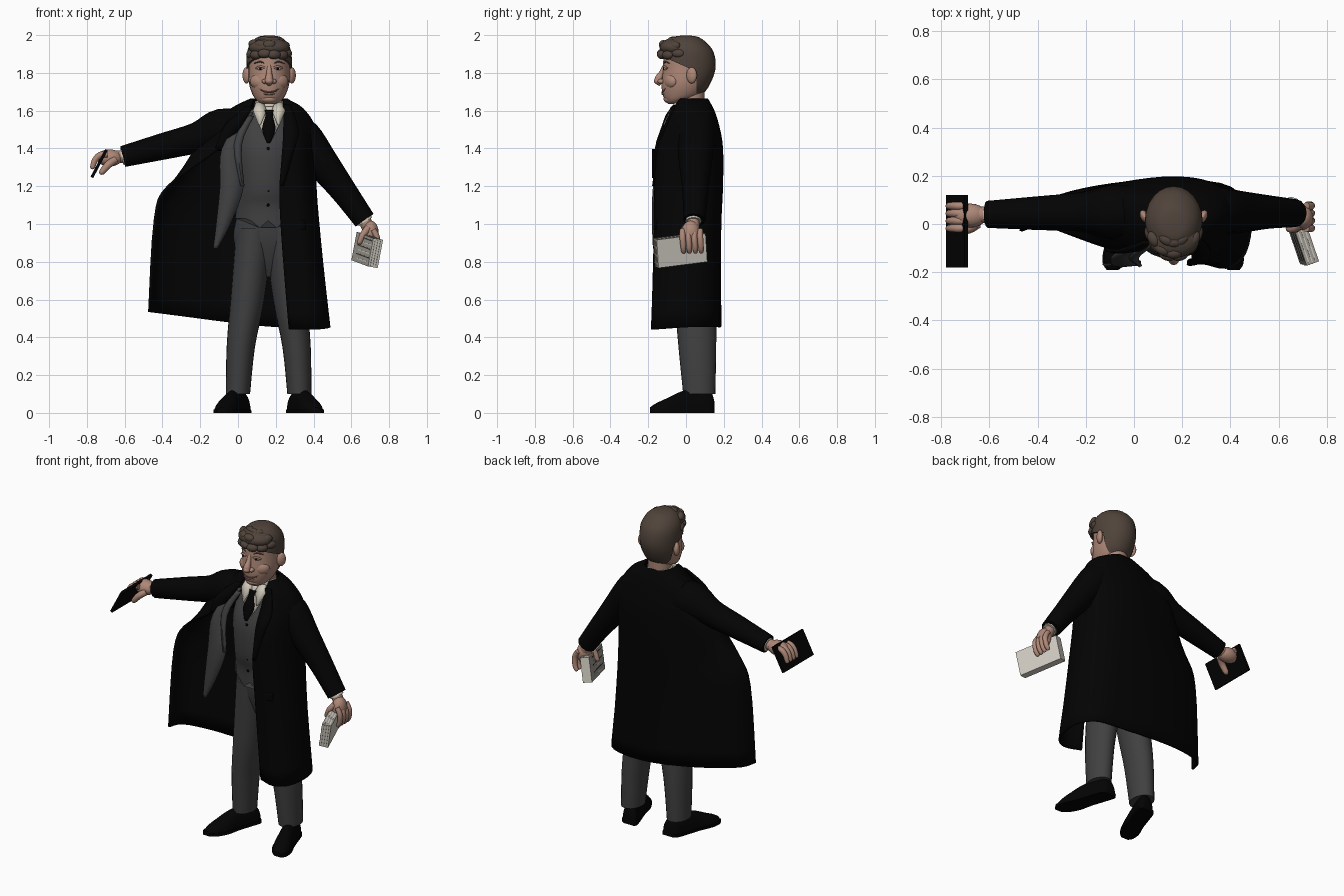
import bpy, bmesh, math, random
from mathutils import Vector, Matrix, Euler

random.seed(4)
if "Cube" in bpy.data.objects:
    bpy.data.objects.remove(bpy.data.objects["Cube"], do_unlink=True)


def paint(name, *rgb):
    m = bpy.data.materials.new(name)
    m.use_nodes = True
    m.diffuse_color = (*rgb, 1)
    m.node_tree.nodes["Principled BSDF"].inputs["Base Color"].default_value = (*rgb, 1)
    return m


BLACK = paint("black cloth", .001, .001, .001)
GREY = paint("grey suit", .052, .052, .053)
SKIN = paint("skin", .42, .245, .185)
HAIR = paint("brown hair", .08, .057, .043)
SHIRT = paint("cream shirt", .62, .58, .48)
PAPER = paint("paper", .65, .62, .55)
PRINT = paint("newsprint", .36, .34, .30)
LIP = paint("dark lip", .18, .08, .06)
parts = []


def add(name, bm, *mats):
    bmesh.ops.recalc_face_normals(bm, faces=bm.faces)
    me = bpy.data.meshes.new(name)
    bm.to_mesh(me)
    bm.free()
    ob = bpy.data.objects.new(name, me)
    bpy.context.scene.collection.objects.link(ob)
    for m in mats:
        me.materials.append(m)
    parts.append(ob)
    return ob


def spline(pts, n=4):
    """Smooth curve through points of any dimension."""
    p = [pts[0], *pts, pts[-1]]
    out = []
    for a, b, c, d in zip(p, p[1:], p[2:], p[3:]):
        for i in range(n):
            t = i / n
            out.append(tuple(.5 * (2*q + (r-o)*t + (2*o-5*q+4*r-s)*t*t + (3*q-o-3*r+s)*t**3)
                             for o, q, r, s in zip(a, b, c, d)))
    return out + [tuple(pts[-1])]


def surface(rows, closed):
    bm = bmesh.new()
    vs = [[bm.verts.new(p) for p in row] for row in rows]
    n = len(vs[0])
    for a, b in zip(vs, vs[1:]):
        for i in range(n if closed else n - 1):
            j = (i + 1) % n
            bm.faces.new((a[i], a[j], b[j], b[i]))
    if closed:
        bm.faces.new(vs[0])
        bm.faces.new(vs[-1])
    return bm


ANGLES = [i * math.tau / 24 for i in range(24)]


def rings(rows):
    """Stacked ellipses: height, centre x, radius x, centre y, radius y."""
    return surface([[(cx + rx * math.cos(a), cy + ry * math.sin(a), z) for a in ANGLES]
                    for z, cx, rx, cy, ry in spline(rows)], True)


def tube(name, pts, mat):
    """Round limb along a path of x, y, z, radius."""
    path = spline(pts)
    rows = []
    for i, (x, y, z, r) in enumerate(path):
        t = Vector(path[min(i + 1, len(path) - 1)][:3]) - Vector(path[max(i - 1, 0)][:3])
        u = t.cross(Vector((0, 1, 0))).normalized()
        v = t.cross(u).normalized()
        rows.append([Vector((x, y, z)) + r * (u * math.cos(a) + v * math.sin(a)) for a in ANGLES[::2]])
    return add(name, surface(rows, True), mat)


def blob(name, at, size, mat, turn=0):
    bm = bmesh.new()
    m = Matrix.LocRotScale(Vector(at), Euler((0, 0, turn)), Vector(size))
    bmesh.ops.create_uvsphere(bm, u_segments=20, v_segments=12, radius=1, matrix=m)
    return add(name, bm, mat)


def box(name, m, size, *mats):
    bm = bmesh.new()
    bmesh.ops.create_cube(bm, size=1, matrix=m @ Matrix.Diagonal((*size, 1)))
    return add(name, bm, *mats)


def thicken(ob, depth):
    mod = ob.modifiers.new("thickness", 'SOLIDIFY')
    mod.thickness = depth
    mod.offset = 0


def strip(name, rows, mat, n=4):
    """Thin cloth panel: height, left x, right x, y."""
    pts = [[(a, y, z), ((a + b) / 2, y - .006, z), (b, y, z)] for z, a, b, y in spline(rows, n)]
    thicken(add(name, surface(pts, False), mat), .008)


# Coat: sections from the left front edge round the back to the right edge
HEIGHTS = [1.66, 1.61, 1.52, 1.4, 1.2, .95, .455]
SECTIONS = [
    [(.24, -.03), (.26, 0), (.25, .05), (.23, .09), (.2, .11), (.15, .11), (.11, .11), (.08, .08), (.07, .03), (.08, -.03)],
    [(.24, -.06), (.29, -.05), (.34, .03), (.31, .1), (.26, .13), (.16, .14), (.06, .13), (-.02, .1), (-.02, .02), (.06, -.07)],
    [(.24, -.1), (.31, -.09), (.395, .02), (.38, .11), (.3, .15), (.16, .17), (0, .15), (-.1, .12), (-.12, 0), (0, -.1)],
    [(.24, -.15), (.33, -.13), (.4, 0), (.4, .11), (.31, .17), (.16, .19), (-.02, .17), (-.18, .13), (-.22, .02), (-.1, -.1)],
    [(.22, -.16), (.33, -.15), (.4, -.04), (.4, .1), (.31, .17), (.16, .19), (-.04, .17), (-.23, .12), (-.34, .06), (-.37, -.01)],
    [(.23, -.15), (.35, -.16), (.42, -.06), (.42, .08), (.33, .16), (.17, .18), (-.04, .17), (-.26, .13), (-.4, .07), (-.44, -.02)],
    [(.27, -.15), (.38, -.18), (.46, -.12), (.48, .03), (.4, .15), (.19, .18), (-.04, .17), (-.26, .13), (-.43, .06), (-.47, -.03)]]
levels = [spline([(x, y, z + (z < 1) * (.13 * max(0, .14 - x) + .08 * min(0, y) * (x > 0))) for x, y in row])
          for z, row in zip(HEIGHTS, SECTIONS)]
columns = [spline(c) for c in zip(*levels)]
thicken(add("coat", surface(columns, False), BLACK), .012)
strip("left_lapel", [(1.63, .24, .28, -.06), (1.5, .24, .32, -.115), (1.4, .235, .3, -.155), (1.2, .22, .24, -.165)], BLACK)
strip("right_lapel", [(1.62, .04, .08, -.07), (1.52, -.07, .02, -.11), (1.4, -.12, -.07, -.11)], BLACK)
strip("coat_pocket_flap", [(1.02, .29, .36, -.158), (.97, .29, .36, -.16)], BLACK)

# Sleeves with shirt cuffs
tube("right_sleeve", [(.06, .05, 1.5, .1), (-.09, .05, 1.497, .112), (-.22, .05, 1.455, .082),
                      (-.4, .045, 1.41, .07), (-.61, .04, 1.357, .056)], BLACK)
tube("left_sleeve", [(.29, .05, 1.49, .09), (.345, .055, 1.455, .1), (.44, .05, 1.33, .088),
                     (.555, .05, 1.18, .07), (.67, .045, 1.02, .058)], BLACK)
tube("right_cuff", [(-.59, .04, 1.36, .042), (-.616, .04, 1.354, .042)], SHIRT)
tube("left_cuff", [(.66, .04, 1.035, .042), (.675, .04, 1.012, .042)], SHIRT)

# Waistcoat with two points at the hem
vest = add("waistcoat", rings([(1.03, .16, .175, .025, .135), (1.1, .155, .165, .02, .135), (1.2, .155, .155, 0, .14),
                               (1.4, .16, .17, 0, .14), (1.55, .165, .15, .03, .1), (1.62, .165, .07, .03, .07)]), GREY)
for v in vest.data.vertices:
    if v.co.z < 1.035 and v.co.y < 0:
        v.co.z -= .05 * max(0, 1 - abs(abs(v.co.x - .16) - .045) / .06)
for i in range(5):
    blob("waistcoat_button", (.16, -.14 + .003 * i, 1.4 - i * .075), (.008, .006, .008), BLACK)

# Jacket flap, shirt and tie
strip("jacket_flap", [(1.59, .04, .08, -.075), (1.4, -.085, .01, -.13), (1.2, -.095, .03, -.165),
                      (1.0, -.115, -.04, -.17), (.87, -.13, -.11, -.165)], GREY)
strip("jacket_lapel", [(1.57, .045, .085, -.085), (1.42, -.02, .02, -.135), (1.2, .015, .032, -.17)], GREY)
strip("shirt_front", [(1.62, .085, .245, -.05), (1.55, .1, .23, -.085), (1.44, .155, .175, -.138)], SHIRT)
add("shirt_collar", rings([(1.58, .165, .085, .025, .08), (1.65, .165, .075, .025, .072)]), SHIRT)
for s in (-1, 1):
    strip("collar_wing", [(1.64, .165 + s * .03, .165 + s * .07, -.05), (1.6, .165 + s * .014, .165 + s * .085, -.075),
                          (1.525, .165 + s * .045, .165 + s * .056, -.11)], SHIRT, 1)
strip("tie", [(1.6, .142, .188, -.08), (1.57, .147, .183, -.1), (1.5, .128, .198, -.125), (1.43, .155, .17, -.15)], BLACK)

# Trousers and shoes
add("trouser_seat", rings([(.72, .16, .03, .045, .04), (.8, .16, .12, .045, .08), (.92, .16, .185, .045, .118),
                           (1.08, .16, .155, .03, .12)]), GREY)
FOOT = [(.15, .03, .06), (.13, .05, .11), (.06, .052, .125), (-.02, .052, .115),
        (-.1, .06, .078), (-.16, .046, .05), (-.19, .02, .03)]
for side, s, ankle in (("right", -1, .0), ("left", 1, .325)):
    leg = [(.98, .09, .1, .04, .12), (.6, .05, .09, .05, .11), (.35, .015, .075, .06, .1), (.1, 0, .064, .07, .085)]
    add(side + "_trouser_leg", rings([(z, ankle - s * x, rx, y, ry) for z, x, rx, y, ry in leg]), GREY)
    add(side + "_shoe", surface([[(ankle + w * math.cos(a) + s * .33 * (.08 - y), y, h * max(0, math.sin(a)) ** .8)
                                  for a in ANGLES] for y, w, h in spline(FOOT)], True), BLACK)
    add(side + "_sole", surface([[(ankle + (w + .005) * math.cos(a) + s * .33 * (.08 - y), y, .018 * (math.sin(a) > 0))
                                  for a in ANGLES] for y, w, h in spline(FOOT)], True), BLACK)

# Head
CX = .165
HEAD = [(1.635, CX, .03, -.065, .03), (1.65, CX, .06, -.055, .05), (1.68, CX, .085, -.022, .1),
        (1.74, CX, .106, -.004, .126), (1.82, CX, .11, .012, .135), (1.9, CX, .107, .01, .126),
        (1.95, CX, .086, .002, .096), (1.98, CX, .05, 0, .055), (1.988, CX, .01, 0, .01)]
add("head", rings(HEAD), SKIN)
add("neck", rings([(1.58, CX, .07, .03, .065), (1.72, CX, .066, .03, .07)]), SKIN)


def hair(name, *planes):
    bm = rings([(z + .01, x, rx + .01, y, ry + .01) for z, x, rx, y, ry in HEAD])
    for point, normal in planes:
        bmesh.ops.bisect_plane(bm, geom=bm.verts[:] + bm.edges[:] + bm.faces[:],
                               plane_co=point, plane_no=normal, clear_inner=True)
        bmesh.ops.holes_fill(bm, edges=[e for e in bm.edges if e.is_boundary])
    add(name, bm, HAIR)


hair("hair_top", ((0, -.12, 1.885), (0, .075, .17)))
hair("hair_back", ((0, .055, 0), (0, 1, 0)), ((0, .1, 1.69), (0, 0, 1)))
blob("quiff", (CX, -.06, 1.935), (.108, .08, .05), HAIR)
for z, w, d, count in ((1.905, .1, .128, 6), (1.943, .095, .115, 5), (1.975, .06, .07, 3)):
    for i in range(count):
        a = (i - (count - 1) / 2) * .52
        blob("fringe_curl", (CX + w * math.sin(a), -.005 - d * math.cos(a), z + random.uniform(-.012, .012)),
             (.036, .024, .024), HAIR, a)

# Face
tube("nose", [(CX, -.112, 1.84, .01), (CX, -.128, 1.8, .015), (CX, -.146, 1.762, .022), (CX, -.13, 1.742, .014)], SKIN)
blob("nose_tip", (CX, -.15, 1.757), (.022, .02, .018), SKIN)
blob("chin", (CX, -.085, 1.662), (.045, .034, .024), SKIN)
tube("mouth", [(CX - .066, -.095, 1.73, .003), (CX - .036, -.118, 1.706, .004), (CX, -.127, 1.698, .004),
               (CX + .036, -.118, 1.706, .004), (CX + .066, -.095, 1.73, .003)], LIP)
blob("lower_lip", (CX, -.118, 1.689), (.03, .012, .007), SKIN)
for s in (-1, 1):
    blob("nostril", (CX + s * .024, -.132, 1.755), (.015, .018, .013), SKIN)
    blob("cheek", (CX + s * .056, -.08, 1.755), (.05, .03, .04), SKIN, s * .55)
    blob("eye", (CX + s * .046, -.106, 1.822), (.018, .012, .008), SHIRT, s * .3)
    blob("pupil", (CX + s * .046, -.116, 1.822), (.007, .005, .007), BLACK)
    tube("eyelid", [(CX + s * .024, -.117, 1.828, .005), (CX + s * .046, -.115, 1.833, .006),
                    (CX + s * .07, -.1, 1.824, .005)], SKIN)
    tube("eyebrow", [(CX + s * .022, -.115, 1.85, .003), (CX + s * .05, -.107, 1.859, .004),
                     (CX + s * .08, -.087, 1.85, .002)], HAIR)
    blob("ear", (CX + s * .12, .03, 1.787), (.018, .03, .043), SKIN, -s * .5)

# Hands
blob("right_palm", (-.68, .035, 1.35), (.07, .05, .045), SKIN)
tube("right_wrist", [(-.58, .04, 1.36, .033), (-.67, .037, 1.352, .034)], SKIN)
blob("left_palm", (.702, .025, .952), (.043, .05, .066), SKIN)
tube("left_wrist", [(.66, .04, 1.04, .033), (.7, .035, .96, .034)], SKIN)
for i in range(4):
    y = .075 - i * .031
    tube("right_finger", [(-.69, y, 1.368, .016), (-.73, y, 1.365, .017), (-.757, y, 1.338, .016),
                          (-.77, y, 1.3, .013), (-.772, y, 1.29, .004)], SKIN)
    tube("left_finger", [(.715, y, .97, .015), (.735, y, .93, .016), (.732, y + .004, .88, .015),
                         (.718, y + .006, .852, .012), (.714, y + .006, .846, .004)], SKIN)
tube("right_thumb", [(-.65, .0, 1.34, .02), (-.685, -.02, 1.315, .02), (-.72, -.025, 1.275, .016), (-.727, -.025, 1.262, .005)], SKIN)
tube("left_thumb", [(.69, -.005, .98, .018), (.664, -.02, .945, .018), (.642, -.02, .9, .013), (.64, -.02, .893, .004)], SKIN)

# Notebook in the right hand, folded paper in the left
box("notebook", Matrix.LocRotScale(Vector((-.735, -.03, 1.32)), Euler((0, math.radians(28), 0)), None), (.016, .3, .165), BLACK)
M = Matrix.LocRotScale(Vector((.684, -.03, .862)), Euler([math.radians(d) for d in (7, 9, 20)]), None)
paper = box("folded_paper", M, (.055, .275, .152), PAPER, PRINT)
side, top = M.to_3x3() @ Vector((-1, 0, 0)), M.to_3x3() @ Vector((0, 0, 1))
for f in paper.data.polygons:
    f.material_index = int(max(f.normal.dot(side), f.normal.dot(top)) > .9)
for i in range(6):
    box("print_line", M @ Matrix.Translation((-.028, -.02 - .02 * (i % 2), .06 - i * .023)), (.003, .2, .006), PAPER if i % 2 else GREY)
for i in range(3):
    box("page_edge", M @ Matrix.Translation((-.015 + i * .015, -.138, 0)), (.004, .003, .14), PRINT)
    box("page_top", M @ Matrix.Translation((-.015 + i * .015, 0, .076)), (.005, .26, .003), PAPER)

# Smooth shading with sharp edges kept
bpy.ops.object.select_all(action='DESELECT')
for ob in parts:
    ob.select_set(True)
bpy.context.view_layer.objects.active = parts[0]
bpy.ops.object.shade_smooth_by_angle(angle=math.radians(40))
